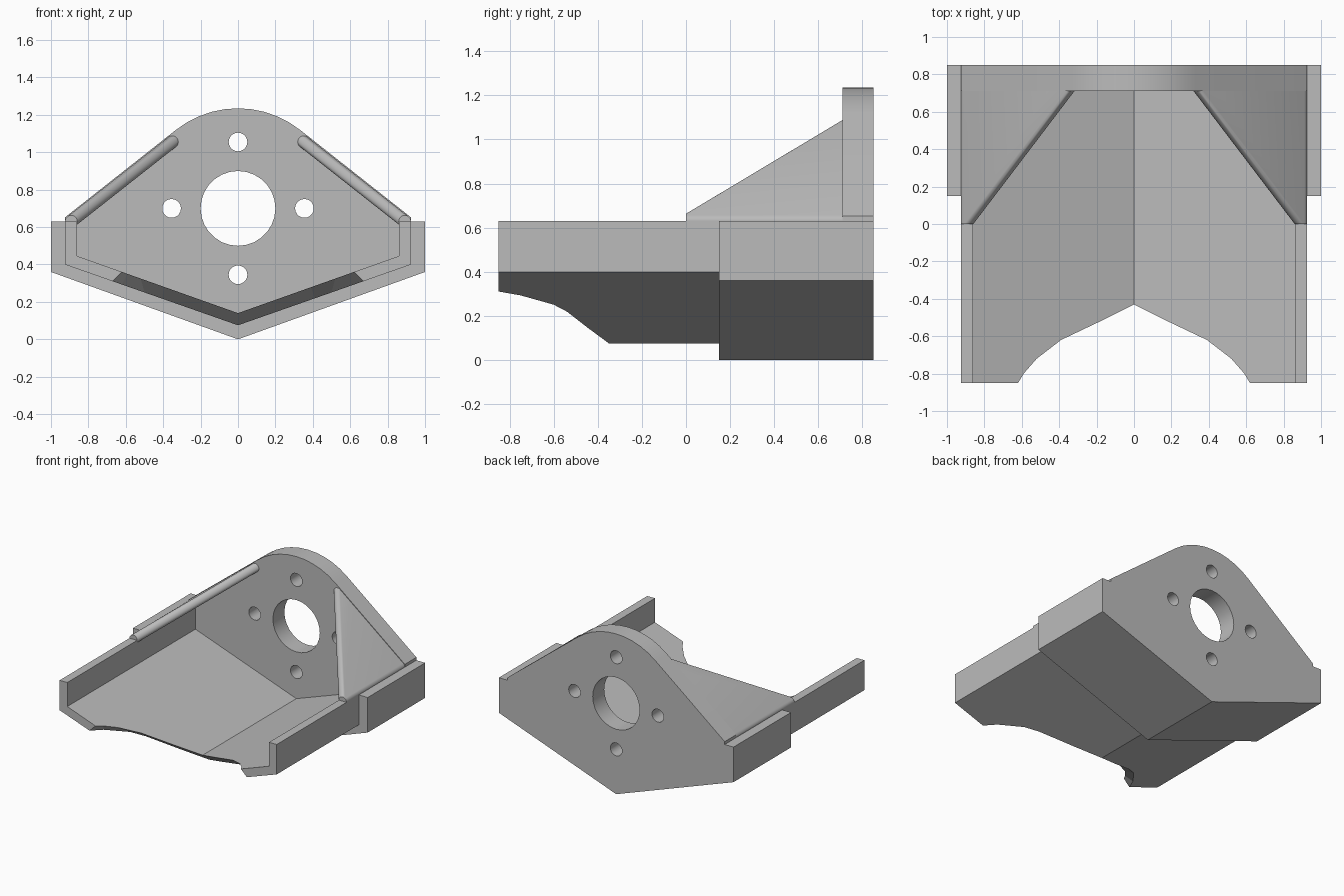
import bpy, bmesh
from math import sin, cos, radians, pi

if "Cube" in bpy.data.objects:
    bpy.data.objects.remove(bpy.data.objects["Cube"])

grey = bpy.data.materials.new("plain grey")
grey.use_nodes = True
grey.diffuse_color = (0.5, 0.5, 0.5, 1)
grey.node_tree.nodes["Principled BSDF"].inputs["Base Color"].default_value = (0.5, 0.5, 0.5, 1)

BACK, PLATE_FRONT, RIM = 0.85, 0.71, 0.63
AXIS_Z = 0.70


def finish(name, bm):
    bmesh.ops.recalc_face_normals(bm, faces=bm.faces[:])
    mesh = bpy.data.meshes.new(name)
    bm.to_mesh(mesh)
    bm.free()
    mesh.materials.append(grey)
    obj = bpy.data.objects.new(name, mesh)
    bpy.context.collection.objects.link(obj)
    return obj


def prism(name, outline, y0, y1):
    """Extrude an x-z outline along y."""
    bm = bmesh.new()
    face = bm.faces.new([bm.verts.new((x, y0, z)) for x, z in outline])
    new = bmesh.ops.extrude_face_region(bm, geom=[face])["geom"]
    verts = [v for v in new if isinstance(v, bmesh.types.BMVert)]
    bmesh.ops.translate(bm, verts=verts, vec=(0, y1 - y0, 0))
    return finish(name, bm)


def circle(x, z, r, n):
    return [(x + r * cos(2 * pi * k / n), z + r * sin(2 * pi * k / n)) for k in range(n)]


def activate(obj):
    bpy.ops.object.select_all(action="DESELECT")
    obj.select_set(True)
    bpy.context.view_layer.objects.active = obj


def smooth(obj):
    activate(obj)
    bpy.ops.object.shade_smooth_by_angle(angle=radians(30))


def subtract(obj, cutter):
    cutter.hide_render = True
    mod = obj.modifiers.new("cut", "BOOLEAN")
    mod.operation, mod.solver, mod.object = "DIFFERENCE", "EXACT", cutter
    activate(obj)
    bpy.ops.object.modifier_apply(modifier=mod.name)
    bpy.data.objects.remove(cutter)


def mirror(obj):
    mod = obj.modifiers.new("mirror", "MIRROR")
    mod.use_axis[0] = True


# Back plate and outer collar: one prism hollowed in front of the plate
side = [(0.925, 0.652), (0.925, RIM), (1, RIM), (1, 0.36)]
start, steps = 51.8, 10
arc = []
for k in range(steps + 1):
    a = radians(180 - start - k * (180 - 2 * start) / steps)
    arc.append((0.535 * cos(a), AXIS_Z + 0.535 * sin(a)))
outline = arc + side + [(0, 0)] + [(-x, z) for x, z in reversed(side)]
plate = prism("back_plate_and_collar", outline, 0.15, BACK)

half = [(0.925, 0.40), (0.925, RIM), (1.2, RIM), (1.2, 1.5)]
cavity = [(0, 0.075)] + half + [(-x, z) for x, z in reversed(half)]
subtract(plate, prism("cavity_cutter", cavity, 0, PLATE_FRONT))

# Central bore and four bolt holes
holes = [(0, AXIS_Z, 0.2, 28)]
for k in range(4):
    a = k * pi / 2
    holes.append((0.355 * cos(a), AXIS_Z + 0.355 * sin(a), 0.05, 20))
for hole in holes:
    subtract(plate, prism("hole_cutter", circle(*hole), 0.6, 1))
smooth(plate)

# Trough half with a bevelled front cutout in its floor
inner_edge = [(0, -0.43), (0.18, -0.52), (0.39, -0.62), (0.52, -0.72), (0.59, -0.80), (0.62, -BACK)]
outer_edge = [(0, -0.35), (0.2, -0.445), (0.41, -0.54), (0.50, -0.60), (0.62, -0.75), (0.67, -BACK)]
END = 0.75
bm = bmesh.new()


def sheet(edge, wall_x, base, slope):
    """Vertices of one floor surface, and of the rim above its wall."""
    pts = edge + [(wall_x, -BACK), (wall_x, END), (0, END)]
    floor = [bm.verts.new((x, y, base + slope * x)) for x, y in pts]
    rim = [bm.verts.new((wall_x, y, RIM)) for y in (-BACK, END)]
    return floor, rim


top, rim_in = sheet(inner_edge, 0.86, 0.14, 0.355)
low, rim_out = sheet(outer_edge, 0.925, 0.075, 0.351)
bm.faces.new(top)
bm.faces.new(low)
n = len(inner_edge)
for k in range(n - 1):
    bm.faces.new((top[k], top[k + 1], low[k + 1], low[k]))
for floor, rim in ((top, rim_in), (low, rim_out)):
    bm.faces.new((floor[n], floor[n + 1], rim[1], rim[0]))
bm.faces.new(rim_in + rim_out[::-1])
bm.faces.new((top[n - 1], top[n], rim_in[0], rim_out[0], low[n], low[n - 1]))
bm.faces.new((top[n + 2], top[n + 1], rim_in[1], rim_out[1], low[n + 1], low[n + 2]))
mirror(finish("trough", bm))

# Sloping side gussets: hull of a rod on the rim and a short rod on the plate
bm = bmesh.new()
for x, z, y0 in ((0.892, RIM, 0), (0.352, 1.055, PLATE_FRONT)):
    for y in (y0, BACK - 0.005):
        for px, pz in circle(x, z, 0.033, 20):
            bm.verts.new((px, y, pz))
hull = bmesh.ops.convex_hull(bm, input=bm.verts[:])
loose = [v for v in bm.verts if not v.link_faces]
bmesh.ops.delete(bm, geom=loose, context="VERTS")
gusset = finish("side_gussets", bm)
smooth(gusset)
mirror(gusset)
